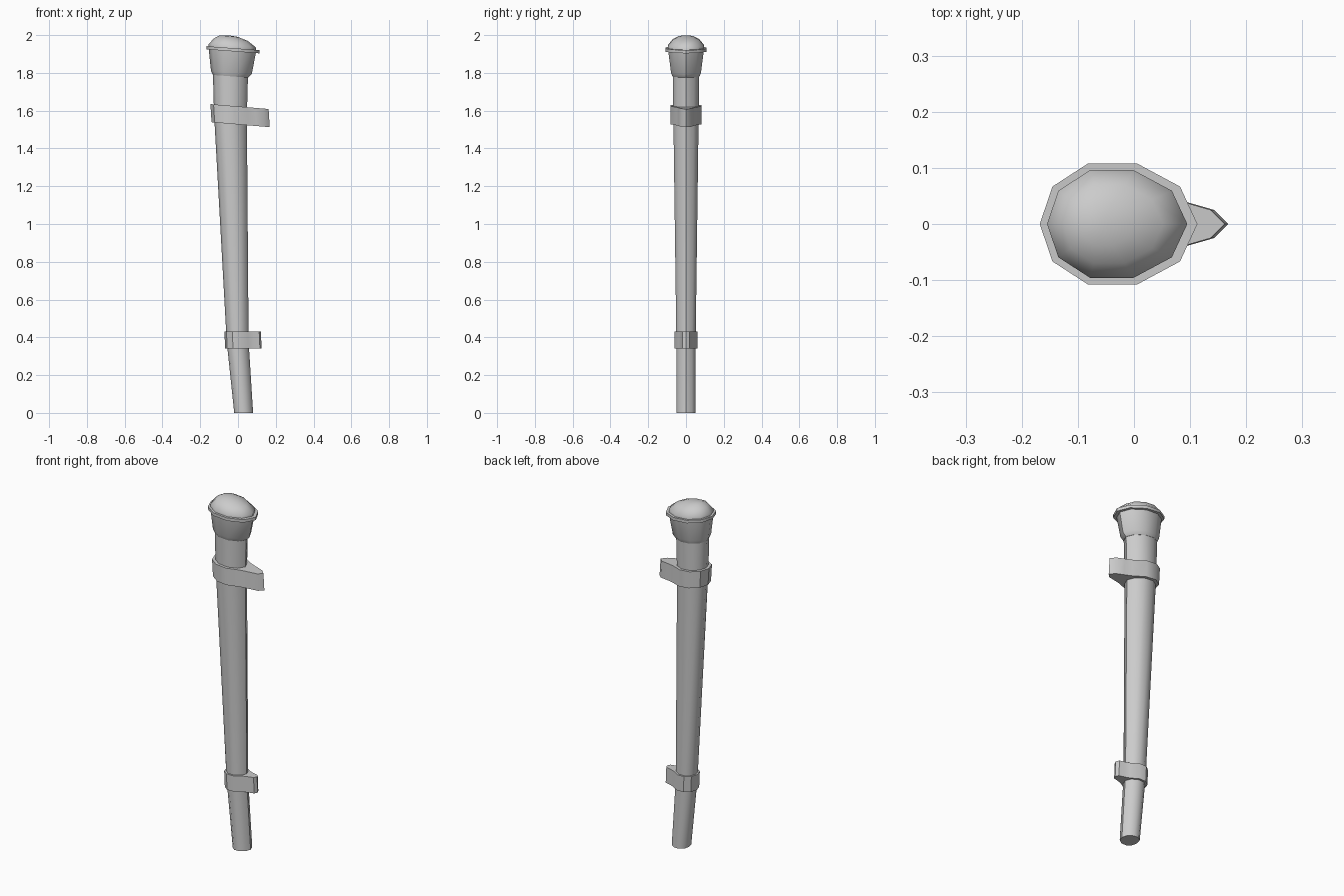
import bpy, bmesh, math

if "Cube" in bpy.data.objects:
    bpy.data.objects.remove(bpy.data.objects["Cube"])

SIDES = 10
TILT = -0.075   # slope of the upper fittings along x


def ring(z, x0, x1, y, tilt=0.0):
    """Ten-sided egg section from x0 to x1, half width y."""
    c, r = (x0 + x1) / 2, (x1 - x0) / 2
    ry = y / math.sin(math.radians(72))
    pts = []
    for k in range(SIDES):
        a = 2 * math.pi * k / SIDES
        x = c + r * math.cos(a) - 0.085 * r * math.sin(a) ** 2
        pts.append((x, ry * math.sin(a), z + tilt * (x - c)))
    return pts


def loft(name, rings, angle=35):
    """Skin a stack of rings, cap both ends and smooth by angle."""
    bm = bmesh.new()
    loops = [[bm.verts.new(p) for p in r] for r in rings]
    n = len(loops[0])
    for a, b in zip(loops, loops[1:]):
        for i in range(n):
            j = (i + 1) % n
            bm.faces.new((a[i], a[j], b[j], b[i]))
    bm.faces.new(loops[0][::-1])
    bm.faces.new(loops[-1])
    bmesh.ops.recalc_face_normals(bm, faces=bm.faces[:])
    me = bpy.data.meshes.new(name)
    bm.to_mesh(me)
    bm.free()
    ob = bpy.data.objects.new(name, me)
    bpy.context.collection.objects.link(ob)
    bpy.ops.object.select_all(action='DESELECT')
    ob.select_set(True)
    bpy.context.view_layer.objects.active = ob
    bpy.ops.object.shade_smooth_by_angle(angle=math.radians(angle))
    return ob


def band(name, z0, z1, x0, x1, y, fin, tilt, lean=0.0):
    """Strap around the shaft with a pointed fin; fin = half outline (x, y) from root to tip."""
    egg = ring(0, x0, x1, y)
    upper = [(p[0], p[1]) for p in egg[2:5]]
    half = fin[::-1][1:] + upper
    outline = [fin[-1]] + half + [(x0, 0)] + [(x, -v) for x, v in half[::-1]]
    c = (x0 + x1) / 2
    loft(name, [[(x + s, v, z + tilt * (x - c)) for x, v in outline]
                for z, s in ((z0, lean), (z1, -lean))])


# Long tapering shaft with a bent lower end
loft("shaft", [
    ring(0.00, -0.020, 0.080, 0.050),
    ring(0.38, -0.060, 0.056, 0.051),
    ring(1.58, -0.127, 0.047, 0.067, TILT),
    ring(1.80, -0.133, 0.053, 0.070, TILT),
], 40)

# Flared collar below the rim
loft("collar", [
    ring(1.782, -0.133, 0.054, 0.071, TILT),
    ring(1.802, -0.143, 0.073, 0.079, TILT),
    ring(1.918, -0.155, 0.095, 0.094, TILT),
], 40)

# Thin projecting rim
loft("rim", [
    ring(1.914, -0.168, 0.113, 0.108, TILT),
    ring(1.931, -0.168, 0.113, 0.108, TILT),
], 40)

# Domed cap
loft("cap", [
    ring(1.925, -0.155, 0.095, 0.096, TILT),
    ring(1.944, -0.155, 0.095, 0.096, TILT),
    ring(1.976, -0.127, 0.052, 0.070, TILT),
    ring(1.994, -0.098, 0.000, 0.038, TILT),
    ring(1.9985, -0.065, -0.045, 0.008, TILT),
], 50)

# Two carrying bands with pointed fins
band("upper_band", 1.530, 1.626, -0.143, 0.065, 0.083,
     [(0.052, 0.051), (0.095, 0.038), (0.140, 0.025), (0.165, 0)], -0.085, 0.003)
band("lower_band", 0.34, 0.43, -0.070, 0.066, 0.062,
     [(0.054, 0.037), (0.082, 0.027), (0.114, 0.019), (0.123, 0)], 0.0, 0.002)
